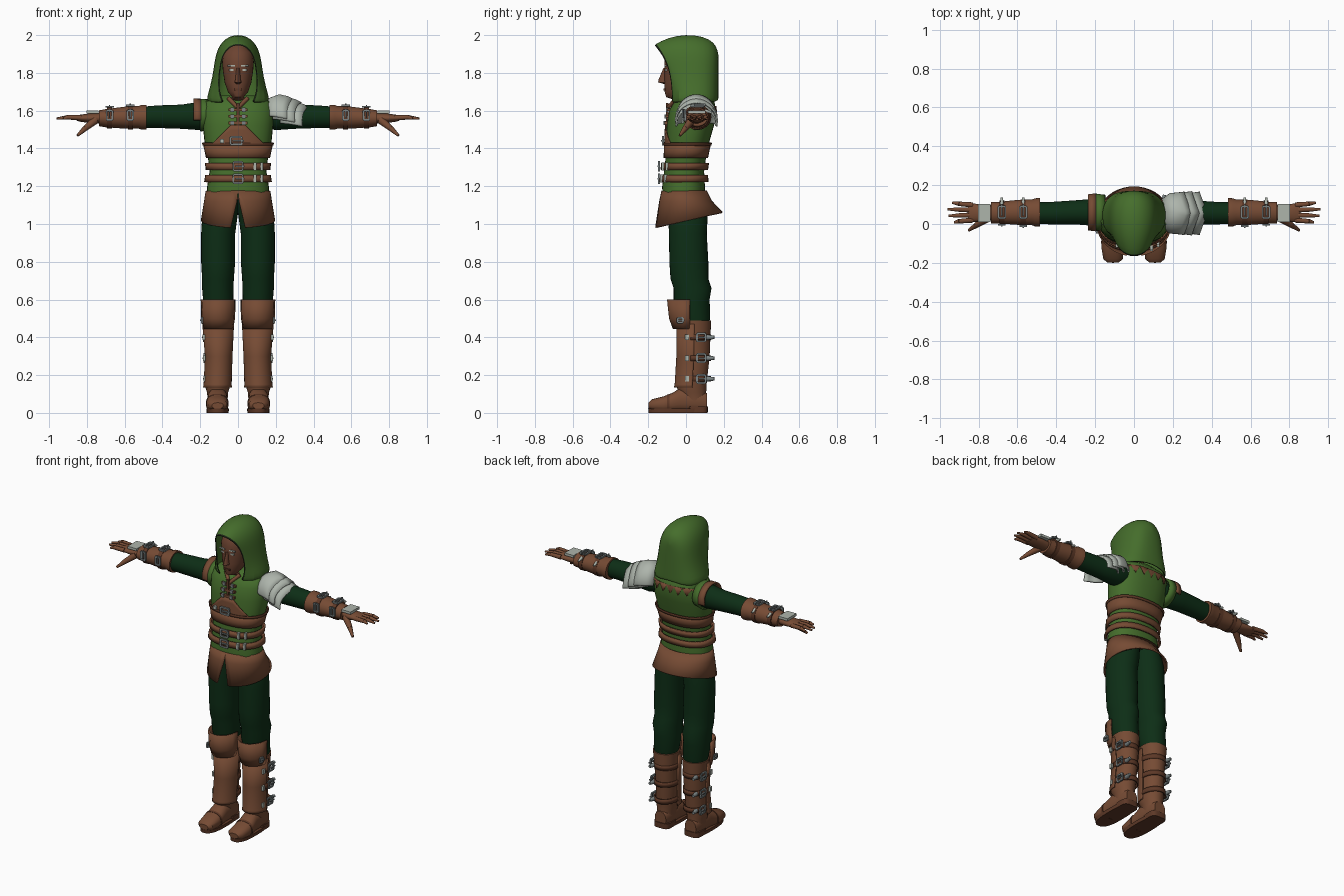
import bpy, bmesh, math
from mathutils import Matrix, Vector

if "Cube" in bpy.data.objects:
    bpy.data.objects.remove(bpy.data.objects["Cube"])

PI = math.pi


def material(name, rgb):
    m = bpy.data.materials.new(name)
    m.use_nodes = True
    m.diffuse_color = (*rgb, 1)
    m.node_tree.nodes["Principled BSDF"].inputs["Base Color"].default_value = (*rgb, 1)
    return m


GREEN = material("moss green cloth", (.06, .155, .025))
DARK = material("dark green cloth", (.004, .027, .008))
LEATHER = material("brown leather", (.18, .07, .034))
STRAP = material("dark leather", (.11, .04, .02))
SKIN = material("brown skin", (.15, .056, .03))
SILVER = material("pale silver", (.42, .46, .41))
STEEL = material("grey steel", (.2, .23, .23))
BLACK = material("dark lining", (.012, .02, .008))


def finish(name, bm, mat, mirror=False, thick=0):
    """Turn a bmesh into a smooth object, optionally mirrored and thickened."""
    bmesh.ops.remove_doubles(bm, verts=bm.verts, dist=.0005)
    bmesh.ops.recalc_face_normals(bm, faces=bm.faces)
    me = bpy.data.meshes.new(name)
    bm.to_mesh(me)
    bm.free()
    me.materials.append(mat)
    me.polygons.foreach_set("use_smooth", [True] * len(me.polygons))
    me.set_sharp_from_angle(angle=math.radians(40))
    ob = bpy.data.objects.new(name, me)
    bpy.context.collection.objects.link(ob)
    if thick:
        mod = ob.modifiers.new("thickness", "SOLIDIFY")
        mod.thickness, mod.offset = thick, 0
    if mirror:
        ob.modifiers.new("mirror", "MIRROR")
    return ob


def skin_rows(bm, rows, closed=False):
    for r, q in zip(rows, rows[1:]):
        for i in range(len(r) if closed else len(r) - 1):
            j = (i + 1) % len(r)
            bm.faces.new((r[i], r[j], q[j], q[i]))


def loft(name, rings, mat, axis="z", arc=None, p=2, n=32, mirror=False, thick=0, shape=None):
    """Skin rounded sections (position, centre a, centre b, radius a, radius b) along an axis."""
    bm = bmesh.new()
    lo, hi = arc or (0, 2 * PI)
    rows = []
    for k, (t, a, b, ra, rb) in enumerate(rings):
        row = []
        for i in range(n + 1 if arc else n):
            ang = lo + (hi - lo) * i / n
            c, s = math.cos(ang), math.sin(ang)
            u = a + ra * math.copysign(abs(c) ** (2 / p), c)
            v = b + rb * math.copysign(abs(s) ** (2 / p), s)
            co = Vector({"z": (u, v, t), "x": (t, u, v), "y": (u, t, v)}[axis])
            row.append(bm.verts.new(shape(co, k) if shape else co))
        rows.append(row)
    skin_rows(bm, rows, not arc)
    if not arc and not thick:
        bm.faces.new(rows[0])
        bm.faces.new(rows[-1])
    return finish(name, bm, mat, mirror, thick)


def boxes(name, items, mat, mirror=False, frame=Matrix()):
    """Several boxes, each (centre, size), in one object."""
    bm = bmesh.new()
    for c, s in items:
        bmesh.ops.create_cube(bm, size=1, matrix=frame @ Matrix.Translation(c) @ Matrix.Diagonal((*s, 1)))
    return finish(name, bm, mat, mirror)


def buckle(name, centre, u, n, w, h, mirror=False, mat=STEEL):
    """Rectangular frame with a prong, facing along n with its width along u."""
    u, n = Vector(u), Vector(n).normalized()
    v = n.cross(u)
    f = Matrix.Translation(centre) @ Matrix((u, v, n)).transposed().to_4x4()
    t = .01
    bars = [((s * w / 2, 0, 0), (t, h, t)) for s in (-1, 1)]
    bars += [((0, s * h / 2, 0), (w, t, t)) for s in (-1, 1)]
    bars.append(((w * .2, 0, t / 2), (w, t * .7, t)))
    boxes(name, bars, mat, mirror, f)


def rod(name, a, b, r1, r2, mat, mirror=True):
    a, b = Vector(a), Vector(b)
    bm = bmesh.new()
    turn = (b - a).to_track_quat("Z", "Y").to_matrix().to_4x4()
    bmesh.ops.create_cone(bm, cap_ends=True, segments=10, radius1=r1, radius2=r2,
                          depth=(b - a).length, matrix=Matrix.Translation((a + b) / 2) @ turn)
    return finish(name, bm, mat, mirror)


# Tunic
BODY = [(1.14, 0, -.012, .165, .113), (1.2, 0, -.013, .163, .113), (1.28, 0, -.01, .15, .106),
        (1.36, 0, 0, .16, .107), (1.44, 0, .01, .178, .115), (1.52, 0, .023, .186, .125),
        (1.6, 0, .035, .19, .125), (1.65, 0, .045, .175, .105), (1.68, 0, .05, .1, .07)]
loft("tunic", BODY, GREEN, p=2.3)


def body_at(z, grow=0):
    for q, r in zip(BODY, BODY[1:]):
        if q[0] <= z <= r[0]:
            f = (z - q[0]) / (r[0] - q[0])
            m = [x + (y - x) * f for x, y in zip(q, r)]
            return (z, 0, m[2], m[3] + grow, m[4] + grow)


def body_y(x, z, side):
    _, _, cy, rx, ry = body_at(z)
    return cy + side * ry * (1 - min(1, abs(x / rx)) ** 2.3) ** (1 / 2.3)


# Chest guard rising to a point in front, then two belts
loft("chest_guard", [body_at(z, .007) for z in (1.35, 1.38, 1.42)], LEATHER, p=2.3, thick=.008)
bm = bmesh.new()
rows = []
for k in range(5):
    row = []
    for i in range(17):
        x = -.15 + .3 * i / 16
        z = 1.41 + k / 4 * .115 * min(1, 1.35 * (1 - abs(x) / .15))
        row.append(bm.verts.new((x, body_y(x, z, -1) - .007, z)))
    rows.append(row)
skin_rows(bm, rows)
finish("chest_point", bm, LEATHER, thick=.006)
loft("chest_seam", [body_at(z, .012) for z in (1.415, 1.43)], STRAP, p=2.3, thick=.006)
for z in (1.24, 1.305):
    loft("waist_belt", [body_at(z + d, .014) for d in (-.018, .018)], LEATHER, p=2.3, thick=.012)
    buckle("belt_buckle", (0, -.142, z), (1, 0, 0), (0, -1, 0), .05, .045)
    for x in (.09, .125):
        y = body_y(x, z, -1) - .022
        boxes("belt_clasp", [((x, y, z), (.014, .02, .042))], SILVER)
buckle("chest_buckle", (-.01, -.122, 1.44), (1, 0, 0), (0, -1, 0), .06, .04)
boxes("chest_stud", [((-.085, -.11, 1.44), (.02, .02, .02))], SILVER)

# Laced neckline
boxes("chest_placket", [((0, -.1, 1.575), (.014, .014, .13))], STRAP)
for z in (1.535, 1.57, 1.605):
    y = body_y(0, z, -1) - .006
    boxes("chest_lace", [((0, y, z), (.1, .014, .014))], LEATHER)
    boxes("lace_clasp", [((.03, y - .006, z), (.018, .014, .022))], STEEL, True)
rod("collar_strap", (.05, -.05, 1.665), (0, -.095, 1.615), .012, .01, LEATHER)

# Pointed trim across the upper back
bm = bmesh.new()
for i in range(7):
    x = -.162 + i * .054
    pts = [(x - .027, 1.625), (x + .027, 1.625), (x, 1.575)]
    bm.faces.new([bm.verts.new((px, body_y(px, pz, 1) + .006, pz)) for px, pz in pts])
finish("back_trim", bm, LEATHER, thick=.008)

# Skirt with a slit in front and a hem that rises to the back
def hem(co, k):
    if k == 2:
        co.z += .08 * (co.y + .16) / .35
    return co


bm = bmesh.new()
rows = []
for k, (z, cy, rx, ry, gap) in enumerate([(1.175, -.01, .166, .115, .0), (1.12, -.002, .175, .135, .03),
                                          (.98, .014, .192, .176, .2)]):
    row = []
    for i in range(41):
        a = -PI / 2 + gap + (2 * PI - 2 * gap) * i / 40
        row.append(bm.verts.new(hem(Vector((rx * math.cos(a), cy + ry * math.sin(a), z)), k)))
    rows.append(row)
skin_rows(bm, rows)
finish("skirt", bm, LEATHER, thick=.01)

# Head
loft("head", [(1.58, 0, .02, .05, .05), (1.655, 0, 0, .05, .055), (1.672, 0, -.06, .03, .045),
              (1.7, 0, -.045, .054, .068), (1.75, 0, -.03, .071, .085), (1.81, 0, -.025, .08, .09),
              (1.86, 0, -.02, .084, .095), (1.91, 0, -.015, .075, .085), (1.945, 0, -.01, .04, .05)], SKIN, n=28)
loft("nose", [(1.742, 0, -.11, .01, .01), (1.75, 0, -.118, .019, .03), (1.765, 0, -.117, .014, .028),
              (1.825, 0, -.108, .009, .012)], SKIN, n=12)
boxes("mouth", [((0, -.113, 1.712), (.044, .012, .01))], STRAP)
boxes("eye", [((.034, -.106, 1.815), (.026, .009, .009))], SILVER, True)
boxes("eyebrow", [((.036, -.109, 1.838), (.04, .009, .008))], SILVER, True)

# Hood made of arches from the face opening to the back
ARCH = [(.95, 0), (1, .06), (.9, .2), (.8, .4), (.74, .6), (.68, .74), (.57, .86), (.38, .95), (.18, .99), (0, 1)]
SECTIONS = [(-.17, 1.945, -.075, 1.64, .125), (-.09, 1.985, -.04, 1.645, .15), (0, 2, .03, 1.645, .165),
            (.09, 1.99, .1, 1.645, .158), (.145, 1.96, .14, 1.645, .125), (.163, 1.92, .163, 1.65, .08),
            (.168, 1.88, .168, 1.66, 0)]
bm = bmesh.new()
rows = []
for k, (yt, zt, yb, zb, w) in enumerate(SECTIONS):
    row = []
    for s, half in ((-1, ARCH), (1, ARCH[-2::-1])):
        for fx, u in half:
            pinch = .55 + .45 * min(1, u / .3) if k == 0 else 1
            row.append(bm.verts.new((s * fx * w * pinch, yb + (yt - yb) * u ** 3, zb + (zt - zb) * u)))
    rows.append(row)
skin_rows(bm, rows)
hood = finish("hood", bm, GREEN, thick=.01)
hood.data.materials.append(BLACK)
hood.modifiers["thickness"].material_offset_rim = 1
hood.modifiers.new("rounding", "SUBSURF").levels = 1

# Sleeves, gauntlets and hands
loft("sleeve", [(.14, .06, 1.575, .06, .065), (.2, .06, 1.572, .07, .075), (.3, .06, 1.568, .062, .064),
                (.42, .056, 1.568, .058, .06), (.52, .056, 1.565, .055, .055)], DARK, "x", mirror=True)
GAUNTLET = [(.485, .06, 1.565, .074, .066), (.51, .06, 1.565, .072, .066), (.525, .06, 1.565, .066, .06),
            (.6, .06, 1.563, .064, .058), (.7, .058, 1.56, .055, .048), (.735, .058, 1.56, .055, .042)]
loft("gauntlet", GAUNTLET, LEATHER, "x", mirror=True)
for x, r in ((.57, .068), (.68, .061)):
    loft("wrist_strap", [(x + d, .059, 1.562, r, r - .005) for d in (-.013, .013)], STRAP, "x", mirror=True)
    buckle("wrist_buckle", (x, .06, 1.56 + r), (0, 1, 0), (0, 0, 1), .06, .035, True)
    buckle("wrist_clasp", (x, .057 - r, 1.575), (0, 0, 1), (0, -1, 0), .05, .03, True)
    rod("strap_end", (x, .1, 1.6), (x, .135, 1.59), .01, .006, SILVER)
loft("palm", [(.72, .058, 1.56, .036, .028), (.78, .057, 1.56, .046, .026), (.84, .058, 1.56, .047, .018),
              (.855, .058, 1.56, .043, .012)], LEATHER, "x", mirror=True)
for i, reach in enumerate((.925, .955, .96, .935)):
    y = .02 + i * .026
    mid = (.9, y + (i - 1.5) * .004, 1.565)
    rod("finger", (.83, y, 1.562), mid, .014, .012, LEATHER)
    rod("fingertip", mid, (reach, y + (i - 1.5) * .008, 1.558), .012, .006, LEATHER)
rod("thumb", (.755, .03, 1.55), (.81, -.005, 1.505), .022, .015, LEATHER)
rod("thumb_tip", (.81, -.005, 1.505), (.85, -.033, 1.468), .015, .007, LEATHER)
boxes("hand_plate", [((.77, .057, 1.592), (.065, .092, .016))], SILVER, True)

# Layered shoulder guard on the left, leather cap on the right
def peak(co, k):
    co.x += .035 * max(0, 1 - abs(co.y - .055) / .1) * (k > 0)
    return co


for x, z, r in ((.145, 1.58, .1), (.185, 1.562, .102), (.225, 1.54, .1)):
    loft("shoulder_guard", [(x, .055, z, r * .7, r * .75), (x + .04, .055, z, r, r * 1.03),
                            (x + .085, .055, z - .008, r * 1.04, r), (x + .115, .055, z - .015, r * 1.08, r * .92)],
         SILVER, "x", arc=(-.1, PI + .1), thick=.008, shape=peak)
loft("shoulder_cap", [(-.15, .06, 1.58, .085, .075), (-.2, .06, 1.575, .092, .082)], GREEN, "x", thick=.01)
loft("shoulder_trim", [(-.195, .06, 1.575, .093, .083), (-.236, .06, 1.575, .088, .084)],
     LEATHER, "x", arc=(-.3, PI + .3), thick=.01)

# Trousers
loft("trouser_leg", [(.44, .105, .05, .06, .06), (.5, .105, .05, .075, .078), (.6, .105, .03, .08, .095),
                     (.66, .107, .035, .083, .1), (.71, .106, .018, .084, .1), (.8, .105, .015, .09, .103),
                     (.95, .105, .01, .09, .1), (1.05, .095, .01, .094, .105), (1.13, .08, .01, .083, .1)],
     DARK, mirror=True)

# Boots with shin plates, knee cuffs and straps
SHAFT = [(.06, .108, .045, .052, .062), (.11, .108, .035, .056, .072), (.14, .108, .028, .066, .08),
         (.3, .102, .042, .065, .083), (.44, .105, .048, .075, .083), (.49, .105, .05, .08, .083)]
loft("boot_shaft", SHAFT, LEATHER, mirror=True)
FRONT = (-PI - .05, .05)
loft("shin_plate", [(.135, .108, .03, .073, .09), (.15, .108, .03, .07, .086), (.3, .102, .038, .069, .085),
                    (.47, .105, .04, .08, .085)], LEATHER, arc=FRONT, mirror=True, thick=.008)
loft("knee_cuff", [(.445, .105, .02, .075, .085), (.5, .105, .02, .085, .105), (.6, .105, .02, .088, .116)],
     LEATHER, arc=(-PI, 0), n=8, mirror=True, thick=.009)
buckle("knee_buckle", (.19, -.03, .49), (0, 1, 0), (1, 0, 0), .03, .025, True)
for z in (.18, .29, .4):
    r = .068 + (z - .18) * .03
    loft("boot_strap", [(z + d, .105, .042, r, .087) for d in (-.015, .015)], STRAP,
         arc=(-.2, PI + .2), mirror=True, thick=.008)
    buckle("boot_buckle", (.107 + r, .08, z), (0, 1, 0), (1, 0, 0), .045, .042, True)
    rod("strap_tip", (.15, .11, z), (.157, .15, z), .014, .009, STEEL)
    boxes("boot_stud", [((.107 + r, .005, z), (.014, .02, .03))], SILVER, True)
loft("foot", [(-.198, .108, .038, .03, .016), (-.18, .108, .042, .05, .03), (-.12, .11, .045, .058, .042),
              (-.07, .11, .055, .056, .052), (-.03, .108, .068, .052, .064), (.06, .108, .065, .052, .062),
              (.11, .108, .055, .04, .05)], LEATHER, "y", p=2.4, n=24, mirror=True)
loft("sole", [(0, .108, -.042, .058, .156), (.022, .108, -.042, .06, .158)], STRAP, p=2.6, mirror=True)
loft("heel", [(0, .108, .062, .054, .053), (.035, .108, .062, .055, .054)], STRAP, p=3.5, mirror=True)
loft("toe_seam", [(-.1, .11, .048, .06, .048), (-.088, .11, .05, .06, .051)], STRAP, "y", p=2.4, mirror=True)
